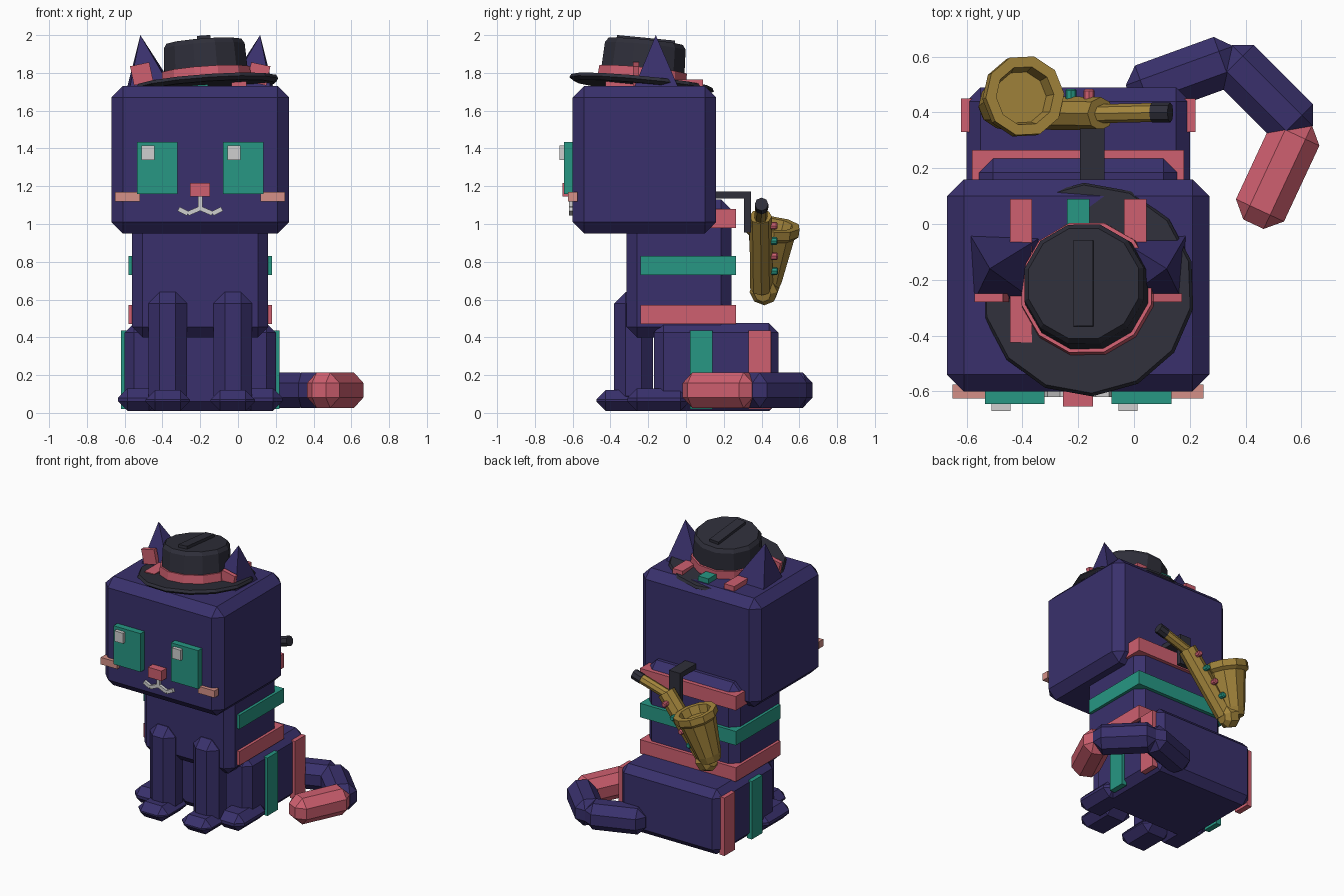
import bpy, bmesh, math
from mathutils import Vector, Matrix

if "Cube" in bpy.data.objects:
    bpy.data.objects.remove(bpy.data.objects["Cube"])

CX = -0.2  # symmetry plane of the cat's body


def material(name, rgb):
    m = bpy.data.materials.new(name)
    m.diffuse_color = (*rgb, 1)
    m.use_nodes = True
    m.node_tree.nodes["Principled BSDF"].inputs["Base Color"].default_value = m.diffuse_color
    return m


NAVY = material("navy fur", (0.041, 0.030, 0.150))
TEAL = material("teal", (0.020, 0.310, 0.230))
PINK = material("rose pink", (0.620, 0.115, 0.160))
PEACH = material("peach", (0.660, 0.280, 0.245))
GOLD = material("brass gold", (0.370, 0.235, 0.045))
BLACK = material("charcoal", (0.028, 0.028, 0.042))
WHITE = material("off white", (0.620, 0.620, 0.620))


def finish(name, bm, mat):
    bmesh.ops.recalc_face_normals(bm, faces=bm.faces)
    me = bpy.data.meshes.new(name)
    bm.to_mesh(me)
    bm.free()
    me.materials.append(mat)
    ob = bpy.data.objects.new(name, me)
    bpy.context.collection.objects.link(ob)
    return ob


def block(name, mat, x, y, z, bevel=0.0, matrix=None):
    """Box from (min, max) ranges, with optional chamfered edges."""
    bm = bmesh.new()
    size = Vector((x[1] - x[0], y[1] - y[0], z[1] - z[0]))
    mid = Vector((sum(x) / 2, sum(y) / 2, sum(z) / 2))
    bmesh.ops.create_cube(bm, size=1)
    bmesh.ops.scale(bm, vec=size, verts=bm.verts)
    if bevel:
        bmesh.ops.bevel(bm, geom=bm.edges[:], offset=bevel, segments=1, affect='EDGES')
    bmesh.ops.translate(bm, vec=mid, verts=bm.verts)
    if matrix:
        bm.transform(matrix)
    return finish(name, bm, mat)


def pair(name, mat, x, y, z, bevel=0.0):
    """Left block plus its mirror image about the body's centre plane."""
    block(name + "_left", mat, x, y, z, bevel)
    block(name + "_right", mat, (2 * CX - x[1], 2 * CX - x[0]), y, z, bevel)


def lathe(name, mat, profile, sides, matrix):
    """Faceted solid of revolution; zero radius ends become points."""
    bm = bmesh.new()
    rings = []
    for r, h in profile:
        n = sides if r > 0 else 1
        rings.append([bm.verts.new((r * math.cos(math.tau * i / sides),
                                    r * math.sin(math.tau * i / sides), h)) for i in range(n)])
    for a, b in zip(rings, rings[1:]):
        for i in range(sides):
            j = (i + 1) % sides
            q = [a[i % len(a)], a[j % len(a)], b[j % len(b)], b[i % len(b)]]
            bm.faces.new(list(dict.fromkeys(q)))
    for ring in (rings[0], rings[-1]):
        if len(ring) > 1:
            bm.faces.new(ring)
    bm.transform(matrix)
    return finish(name, bm, mat)


def along(a, b):
    """Matrix placing local z on the line a to b."""
    a, b = Vector(a), Vector(b)
    return Matrix.Translation(a) @ (b - a).to_track_quat('Z', 'Y').to_matrix().to_4x4()


def rod(name, mat, a, b, r, sides=8, tip=0.0):
    n = (Vector(b) - Vector(a)).length
    prof = [(r, 0), (r, n)] if not tip else [(r - tip, 0), (r, tip), (r, n - tip), (r - tip, n)]
    return lathe(name, mat, prof, sides, along(a, b))


# Body, haunches, head
block("head", NAVY, (-0.67, 0.27), (-0.60, 0.16), (0.95, 1.73), 0.06)
block("torso", NAVY, (-0.56, 0.16), (-0.315, 0.24), (0.40, 1.13), 0.055)
block("haunches", NAVY, (-0.60, 0.20), (-0.17, 0.49), (0.01, 0.475), 0.05)

# Legs and paws
pair("front_leg", NAVY, (-0.475, -0.27), (-0.38, -0.175), (0.03, 0.64), 0.06)
pair("front_paw", NAVY, (-0.49, -0.255), (-0.475, -0.17), (0.01, 0.12), 0.05)
pair("hind_paw", NAVY, (-0.635, -0.42), (-0.31, 0.02), (0.01, 0.13), 0.05)

# Stripes around the torso, flanks and crown of the head
for i, (z, mat) in enumerate([(0.47, PINK), (0.73, TEAL), (0.98, PINK)]):
    block(f"torso_stripe_{i}", mat, (-0.58, 0.18), (-0.24, 0.265), (z, z + 0.10))
pair("flank_stripe_front", TEAL, (-0.62, -0.58), (0.02, 0.14), (0.02, 0.435))
pair("flank_stripe_back", PINK, (-0.62, -0.58), (0.33, 0.45), (0.02, 0.435))
pair("head_stripe", PINK, (-0.445, -0.365), (-0.425, 0.09), (1.70, 1.765))
block("head_stripe_middle", TEAL, (-0.24, -0.16), (-0.40, 0.09), (1.70, 1.765))

# Tail of three chamfered segments
for name, mat, x, y, deg in [("tail_base", NAVY, 0.177, 0.53, 20),
                             ("tail_middle", NAVY, 0.468, 0.468, -45),
                             ("tail_tip", PINK, 0.515, 0.185, -115)]:
    m = Matrix.Translation((x, y, 0.12)) @ Matrix.Rotation(math.radians(deg), 4, 'Z')
    block(name, mat, (-0.205, 0.205), (-0.095, 0.095), (-0.093, 0.093), 0.055, m)

# Face
pair("eye", TEAL, (-0.535, -0.32), (-0.645, -0.59), (1.16, 1.435))
for side, x in (("left", -0.51), ("right", -0.055)):
    block("eye_glint_" + side, WHITE, (x, x + 0.068), (-0.67, -0.63), (1.34, 1.415))
pair("cheek", PEACH, (-0.65, -0.52), (-0.625, -0.575), (1.12, 1.17))
block("nose", PINK, (-0.255, -0.147), (-0.655, -0.59), (1.145, 1.217))
block("mouth_middle", WHITE, (-0.211, -0.189), (-0.62, -0.59), (1.075, 1.148))
path = [(-0.115, 0.08), (-0.065, 0.055), (0, 0.083), (0.065, 0.055), (0.115, 0.08)]
for i, (a, b) in enumerate(zip(path, path[1:])):
    dx, dz = b[0] - a[0], b[1] - a[1]
    n = math.hypot(dx, dz) / 2
    m = (Matrix.Translation((CX + (a[0] + b[0]) / 2, -0.605, 1.0 + (a[1] + b[1]) / 2))
         @ Matrix.Rotation(-math.atan2(dz, dx), 4, 'Y'))
    block(f"mouth_curve_{i}", WHITE, (-n, n), (-0.015, 0.015), (-0.012, 0.012), 0, m)

# Ears: leaning four-sided pyramids with pink plates in front
for side, s in (("left", -1), ("right", 1)):
    bm = bmesh.new()
    base = [bm.verts.new((CX + s * x, y, 1.71)) for x, y in
            [(0.39, -0.035), (0.13, -0.045), (0.15, -0.28), (0.375, -0.28)]]
    apex = bm.verts.new((CX + s * 0.317, -0.16, 2.0))
    bm.faces.new(base)
    for i in range(4):
        bm.faces.new((base[i], base[(i + 1) % 4], apex))
    finish("ear_" + side, bm, NAVY)
    m = Matrix.Translation((CX + s * 0.31, -0.265, 1.795)) @ Matrix.Rotation(s * math.radians(12), 4, 'Y')
    block("inner_ear_" + side, PINK, (-0.052, 0.052), (-0.015, 0.015), (-0.052, 0.052), 0, m)

# Hat, tipped back and to one side
tilt = (Matrix.Translation((-0.165, -0.235, 1.74)) @ Matrix.Rotation(math.radians(-5.5), 4, 'X')
        @ Matrix.Rotation(math.radians(-4), 4, 'Y') @ Matrix.Rotation(math.radians(15), 4, 'Z'))
lathe("hat_brim", BLACK, [(0.36, -0.018), (0.385, 0.0), (0.375, 0.018)], 14, tilt)
lathe("hat_crown", BLACK, [(0.232, 0.0), (0.222, 0.20), (0.205, 0.225)], 12, tilt)
lathe("hat_band", PINK, [(0.245, 0.015), (0.241, 0.075)], 12, tilt)
block("hat_crease", BLACK, (-0.035, 0.035), (-0.155, 0.155), (0.21, 0.245), 0,
      tilt @ Matrix.Rotation(math.radians(-15), 4, 'Z'))

# Saxophone on the back
low, top = Vector((-0.43, 0.40, 0.66)), Vector((-0.12, 0.395, 1.04))
rod("sax_tube", GOLD, low, top, 0.06)
rod("sax_bow", GOLD, (-0.40, 0.405, 0.63), (-0.51, 0.425, 0.67), 0.075, 8, 0.03)
rod("sax_neck", GOLD, (-0.15, 0.395, 1.02), (0.08, 0.40, 1.09), 0.034)
rod("sax_mouthpiece", BLACK, (0.065, 0.40, 1.085), (0.13, 0.40, 1.105), 0.036)
lathe("sax_bell", GOLD, [(0.07, 0), (0.085, 0.05), (0.125, 0.29), (0.147, 0.31),
                         (0.147, 0.355), (0.108, 0.355), (0.095, 0.30)], 10,
      along((-0.49, 0.42, 0.66), (-0.39, 0.46, 1.0)))
for i, z in enumerate((0.99, 0.91, 0.83, 0.75)):
    p = low.lerp(top, (z - low.z) / (top.z - low.z))
    rod(f"sax_key_{i}", (PINK, TEAL)[i % 2], p + Vector((0, 0.04, 0)), p + Vector((0, 0.088, 0)), 0.02, 8, 0.006)

# Strap holding the saxophone
block("strap_arm", BLACK, (-0.193, -0.105), (0.12, 0.343), (1.135, 1.172))
block("strap_drop", BLACK, (-0.193, -0.105), (0.308, 0.343), (0.955, 1.172))
